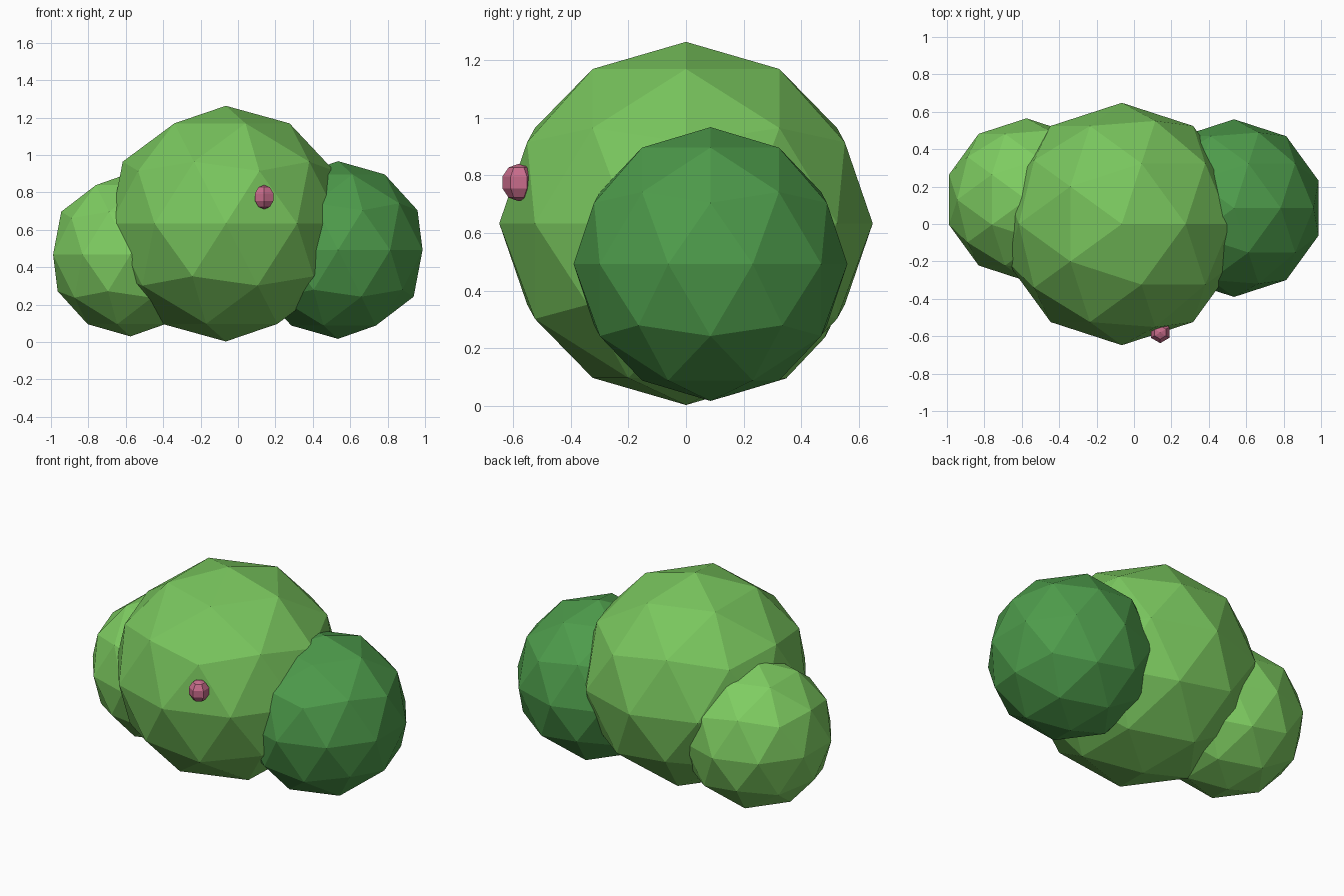
import bpy

cube = bpy.data.objects.get("Cube")
if cube:
    bpy.data.objects.remove(cube, do_unlink=True)


def make_material(name, rgb):
    mat = bpy.data.materials.new(name)
    mat.use_nodes = True
    colour = (*rgb, 1)
    mat.diffuse_color = colour
    mat.node_tree.nodes["Principled BSDF"].inputs["Base Color"].default_value = colour
    return mat


def finish(name, scale, mat):
    obj = bpy.context.object
    obj.name = name
    obj.scale = scale
    obj.data.materials.append(mat)
    bpy.ops.object.shade_flat()
    return obj


def leaf_clump(name, centre, radius, height, mat):
    bpy.ops.mesh.primitive_ico_sphere_add(subdivisions=2, radius=1, location=centre)
    return finish(name, (radius, radius, height), mat)


mid_green = make_material("leaf green", (0.19, 0.56, 0.11))
light_green = make_material("light leaf green", (0.21, 0.61, 0.12))
dark_green = make_material("dark leaf green", (0.075, 0.33, 0.07))
pink = make_material("berry pink", (0.58, 0.15, 0.26))

# Three overlapping faceted clumps of leaves
leaf_clump("middle_clump", (-0.065, 0, 0.633), 0.648, 0.63, mid_green)
leaf_clump("left_clump", (0.535, 0.085, 0.492), 0.475, 0.475, dark_green)
leaf_clump("right_clump", (-0.575, 0.13, 0.467), 0.435, 0.437, light_green)

# Small berry set into the front
bpy.ops.mesh.primitive_uv_sphere_add(segments=6, ring_count=5, radius=1,
                                     location=(0.14, -0.58, 0.775))
finish("berry", (0.06, 0.06, 0.065), pink)
